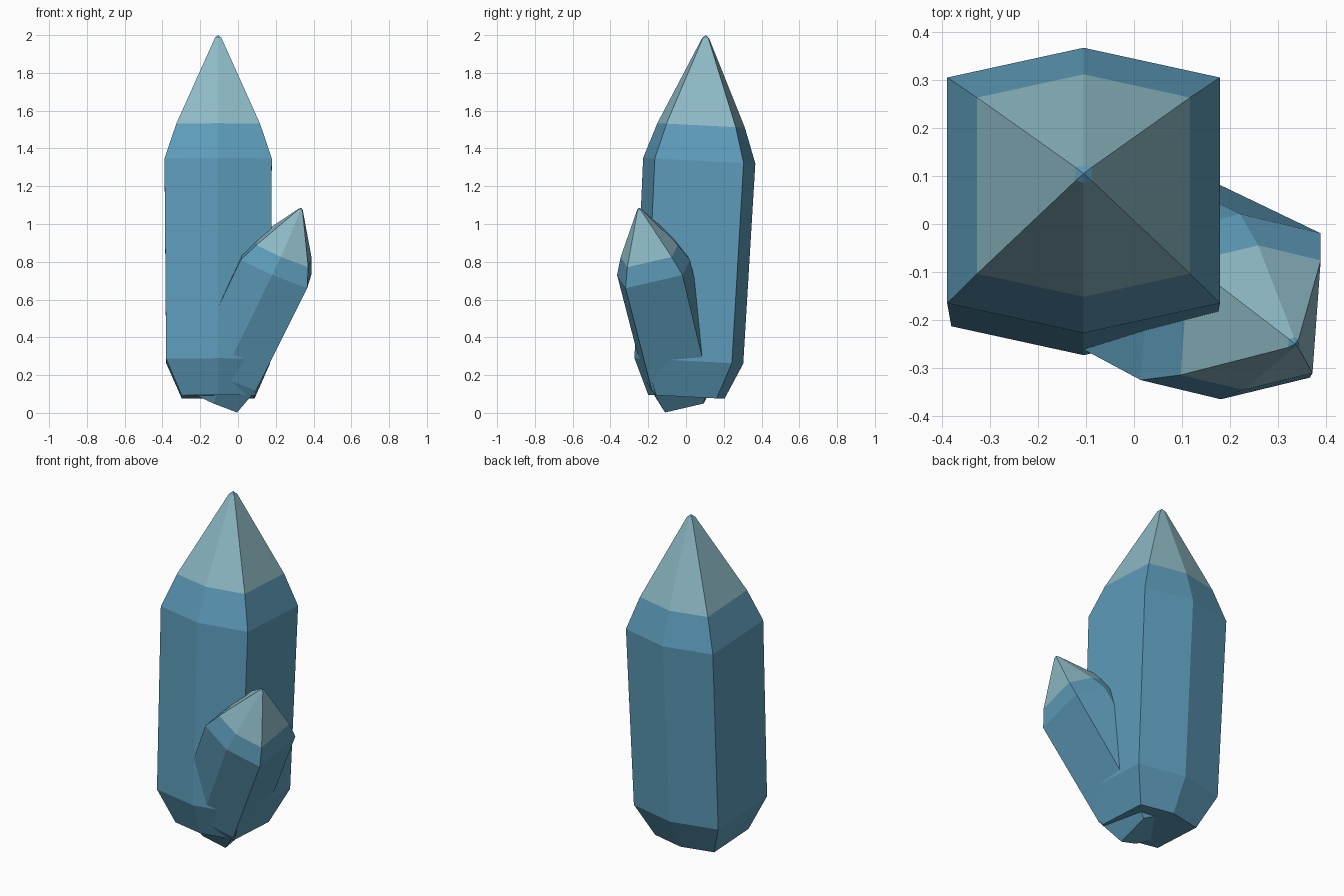
import bpy, bmesh
from mathutils import Vector

if "Cube" in bpy.data.objects:
    bpy.data.objects.remove(bpy.data.objects["Cube"])


def material(name, rgb):
    m = bpy.data.materials.new(name)
    m.diffuse_color = (*rgb, 1)
    m.use_nodes = True
    m.node_tree.nodes["Principled BSDF"].inputs["Base Color"].default_value = m.diffuse_color
    return m


BODY = material("crystal_blue", (0.11, 0.33, 0.49))
TIP = material("crystal_pale", (0.27, 0.49, 0.56))


def crystal(name, corners, rings, apex):
    """Loft a hexagon (three corner offsets, mirrored through the centre)
    along (centre, scale) rings, closing with a flat base and an apex."""
    offs = [Vector(c) for c in corners]
    offs += [-o for o in offs]
    bm = bmesh.new()
    loops = [[bm.verts.new(Vector(c) + o * s) for o in offs] for c, s in rings]
    bm.faces.new(loops[0])
    for level, (lo, hi) in enumerate(zip(loops, loops[1:])):
        for i in range(6):
            j = (i + 1) % 6
            f = bm.faces.new((lo[i], lo[j], hi[j], hi[i]))
            f.material_index = 1 if level == 3 else 0   # pale termination
    top = bm.verts.new(apex)
    for i in range(6):
        bm.faces.new((loops[-1][i], loops[-1][(i + 1) % 6], top))
    bmesh.ops.recalc_face_normals(bm, faces=bm.faces[:])
    me = bpy.data.meshes.new(name)
    bm.to_mesh(me)
    bm.free()
    me.materials.append(BODY)
    me.materials.append(TIP)
    ob = bpy.data.objects.new(name, me)
    bpy.context.collection.objects.link(ob)


# Tall main crystal, leaning slightly back
crystal("main_crystal",
        [(0, 0.297, -0.015), (0.284, 0.235, -0.012), (0.284, -0.235, 0.012)],
        [((-0.105, 0.002, 0.085), 0.68),
         ((-0.105, 0.015, 0.275), 0.97),
         ((-0.105, 0.070, 1.335), 1.0),
         ((-0.105, 0.080, 1.522), 0.78),
         ((-0.105, 0.104, 1.985), 0.06)],
        (-0.105, 0.105, 2.0))

# Short side crystal, leaning to the front right
crystal("side_crystal",
        [(-0.02, -0.193, -0.04), (0.165, -0.148, -0.11), (0.187, 0.153, -0.04)],
        [((-0.117, -0.010, 0.077), 0.68),
         ((-0.065, -0.037, 0.225), 0.97),
         ((0.201, -0.172, 0.770), 1.0),
         ((0.243, -0.195, 0.857), 0.78),
         ((0.332, -0.248, 1.075), 0.06)],
        (0.335, -0.25, 1.085))
